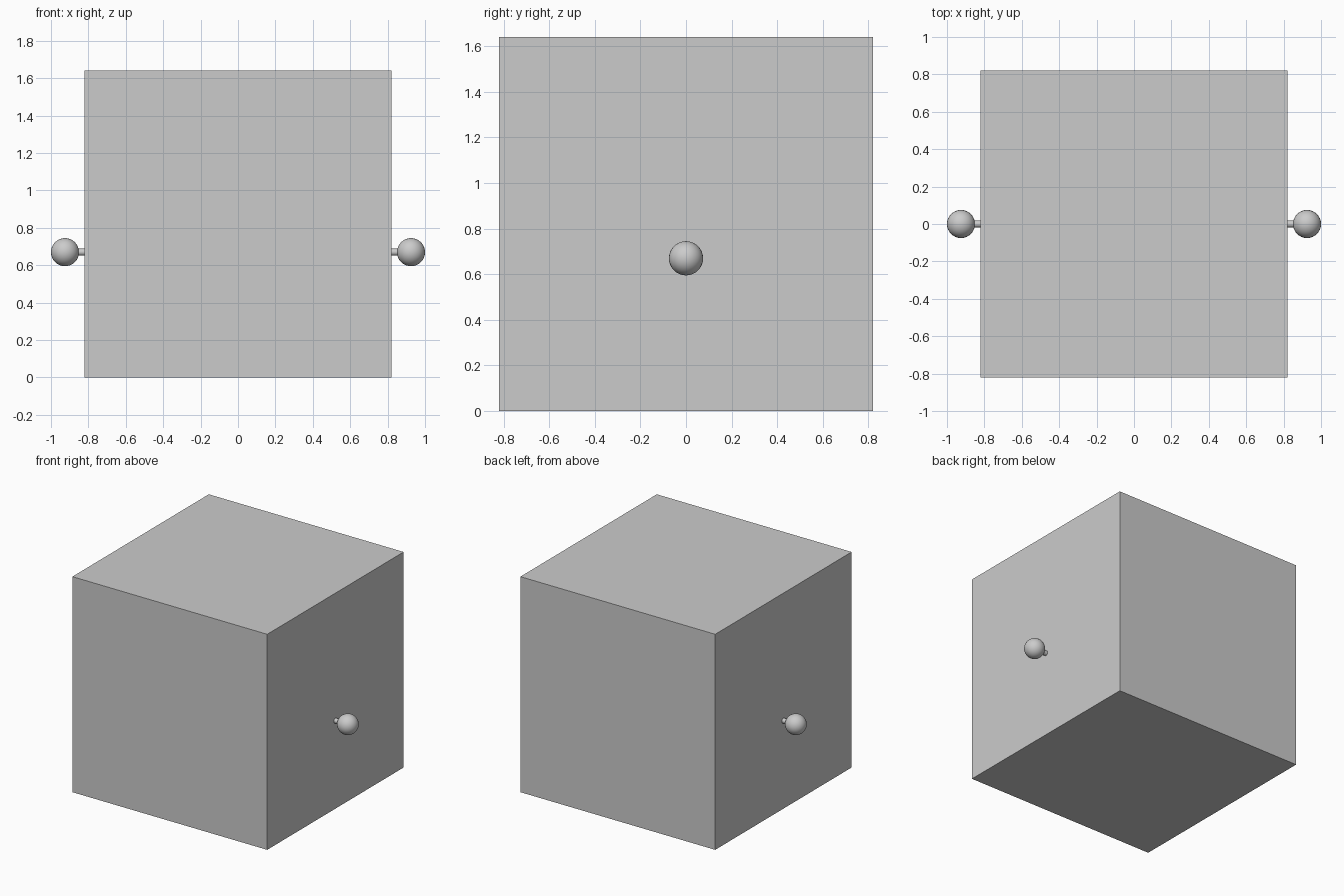
import bpy
from math import pi

if "Cube" in bpy.data.objects:
    bpy.data.objects.remove(bpy.data.objects["Cube"])

HALF = 0.82      # half the cube's side
KNOB_R = 0.075   # knob radius
KNOB_Z = 0.67    # knob height


def finish(name, smooth=False):
    obj = bpy.context.object
    obj.name = name
    if smooth:
        bpy.ops.object.shade_smooth_by_angle()
    return obj


# Cube body standing on the ground
bpy.ops.mesh.primitive_cube_add(size=2 * HALF, location=(0, 0, HALF))
finish("body")

# Round knob on a short stem, one on each side
for side, sign in (("left", -1), ("right", 1)):
    knob_x = 1 - KNOB_R
    stem_start = HALF - 0.01
    bpy.ops.mesh.primitive_cylinder_add(
        vertices=24, radius=0.019, depth=knob_x - stem_start,
        location=(sign * (knob_x + stem_start) / 2, 0, KNOB_Z),
        rotation=(0, pi / 2, 0))
    finish(side + "_stem", smooth=True)
    bpy.ops.mesh.primitive_uv_sphere_add(
        segments=32, ring_count=16, radius=KNOB_R,
        location=(sign * knob_x, 0, KNOB_Z))
    finish(side + "_knob", smooth=True)
